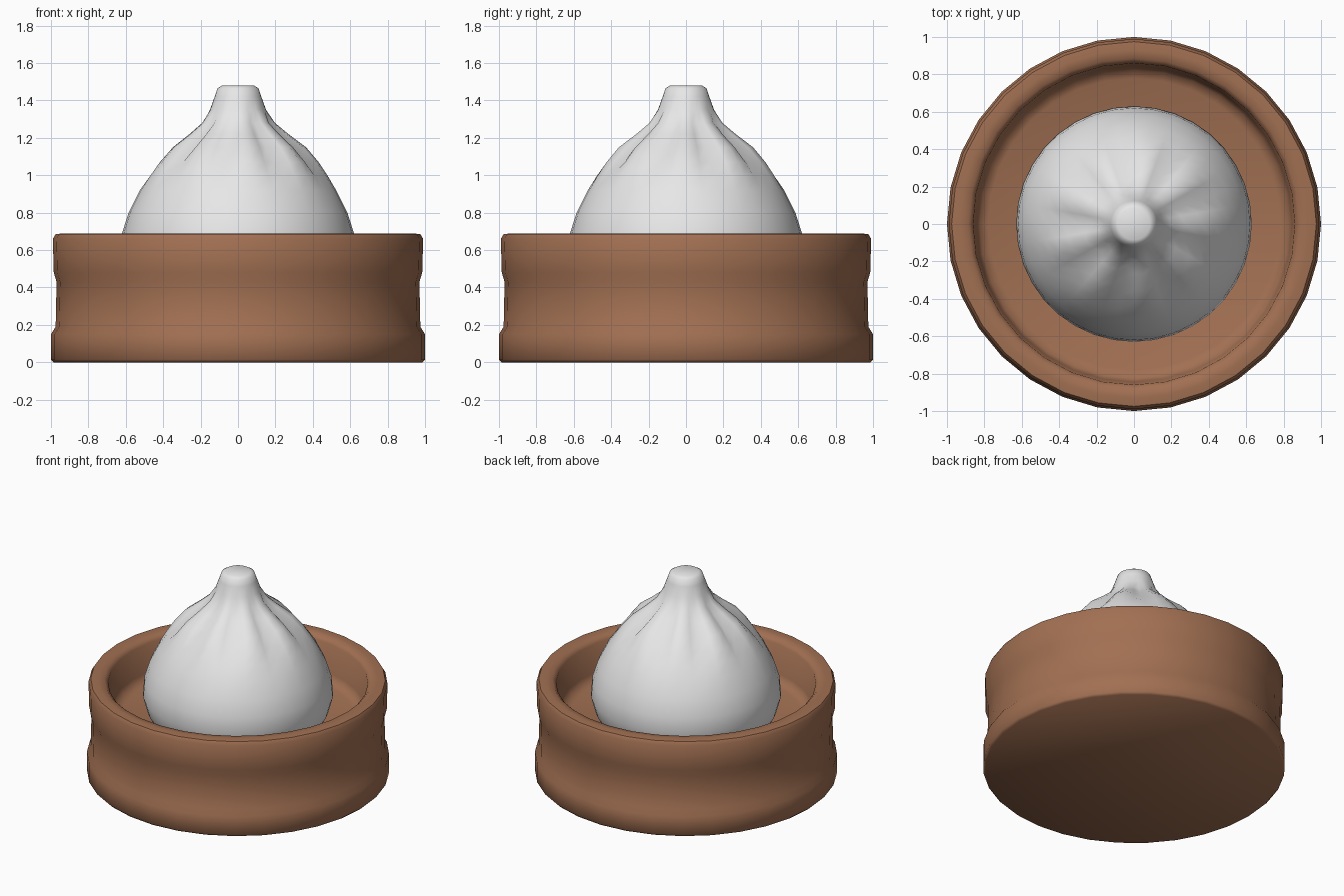
import bpy
import bmesh
from math import cos, sin, pi, radians

cube = bpy.data.objects.get("Cube")
if cube:
    bpy.data.objects.remove(cube)


def make_material(name, rgb):
    mat = bpy.data.materials.new(name)
    mat.use_nodes = True
    color = (*rgb, 1)
    mat.diffuse_color = color
    mat.node_tree.nodes["Principled BSDF"].inputs["Base Color"].default_value = color
    return mat


def lathe(name, profile, sides, mat, sharp, shape=lambda r, z, a: r):
    """Spin an (r, z) profile round z, capping both ends."""
    bm = bmesh.new()
    rings = []
    for r, z in profile:
        ring = []
        for i in range(sides):
            a = 2 * pi * i / sides
            rad = shape(r, z, a)
            ring.append(bm.verts.new((rad * cos(a), rad * sin(a), z)))
        rings.append(ring)
    for low, high in zip(rings, rings[1:]):
        for i in range(sides):
            j = (i + 1) % sides
            bm.faces.new((low[i], low[j], high[j], high[i]))
    bm.faces.new(rings[0][::-1])
    bm.faces.new(rings[-1])
    bmesh.ops.recalc_face_normals(bm, faces=bm.faces)
    mesh = bpy.data.meshes.new(name)
    bm.to_mesh(mesh)
    bm.free()
    mesh.materials.append(mat)
    obj = bpy.data.objects.new(name, mesh)
    bpy.context.collection.objects.link(obj)
    bpy.ops.object.select_all(action="DESELECT")
    obj.select_set(True)
    bpy.context.view_layer.objects.active = obj
    bpy.ops.object.shade_smooth_by_angle(angle=radians(sharp))
    return obj


wood = make_material("warm brown wood", (0.36, 0.162, 0.085))
dough = make_material("white dough", (0.8, 0.8, 0.8))

# Steamer basket: banded outer wall, rounded rim, inner wall and floor
basket_profile = [
    (0.985, 0), (1, 0.015), (1, 0.15), (0.975, 0.19), (0.97, 0.43),
    (0.985, 0.48), (0.99, 0.66), (0.975, 0.685), (0.93, 0.69),
    (0.885, 0.685), (0.86, 0.66), (0.845, 0.46), (0.825, 0.42), (0.78, 0.40),
]
lathe("steamer_basket", basket_profile, 32, wood, 50)

# Pleated bun: folds gather towards the knot and fade out on the belly
PLEATS = 9
FOLD = (0.0, 0.35, 1.0, 0.15)


def pleat(r, z, a):
    fade = max(0, 1 - abs(z - 1.14) / 0.2)
    step = round(a / (2 * pi) * PLEATS * len(FOLD))
    return r + fade * (0.025 - 0.075 * FOLD[step % len(FOLD)])


bun_profile = [
    (0.55, 0.39), (0.60, 0.47), (0.63, 0.58), (0.62, 0.69), (0.585, 0.80),
    (0.525, 0.92), (0.47, 1.0), (0.415, 1.07), (0.34, 1.15), (0.255, 1.22),
    (0.19, 1.28), (0.15, 1.35), (0.125, 1.42), (0.11, 1.465), (0.085, 1.48),
]
lathe("pleated_bun", bun_profile, PLEATS * len(FOLD), dough, 55, pleat)
